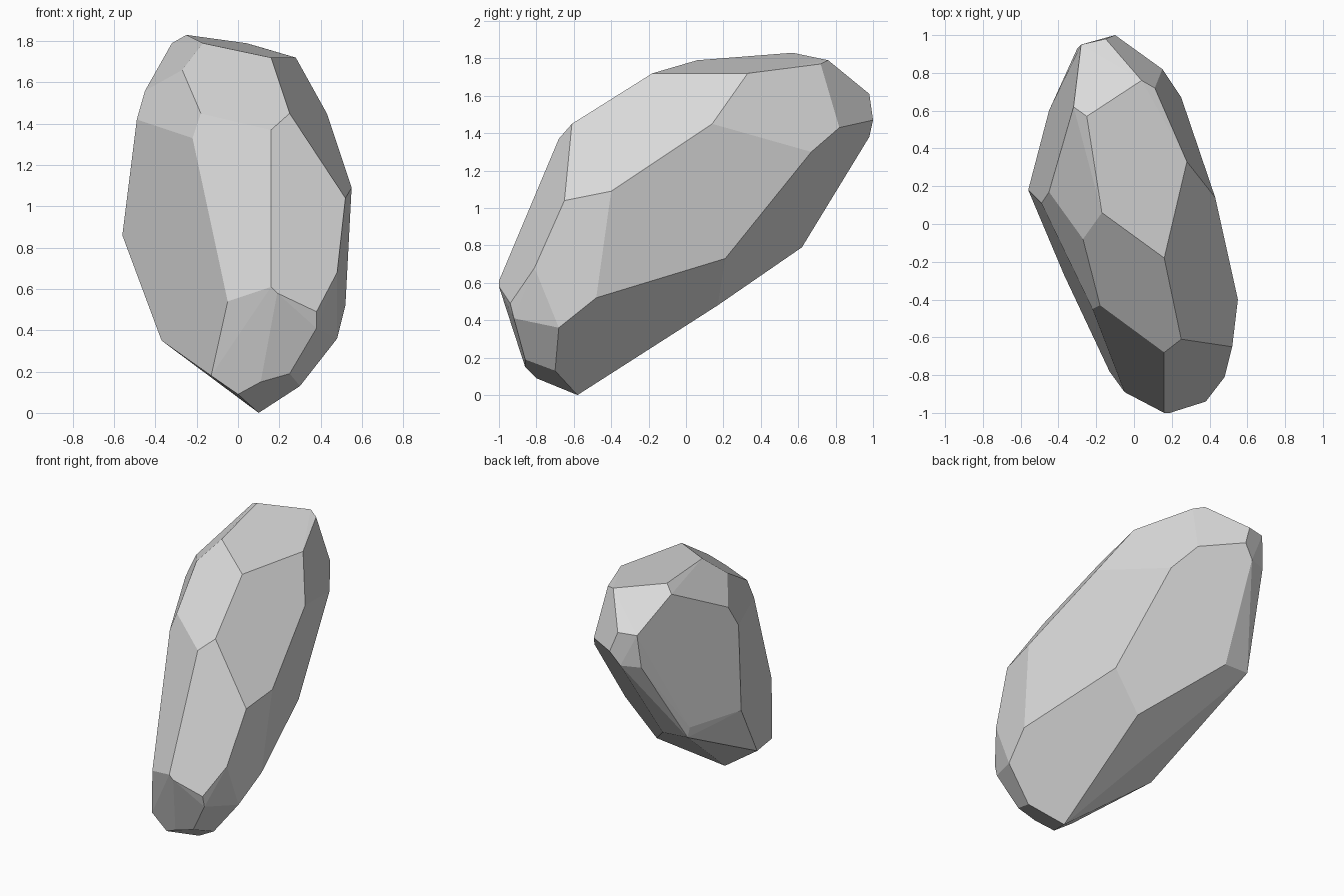
import bpy
import bmesh
from math import radians
from mathutils import Vector

default_cube = bpy.data.objects.get("Cube")
if default_cube:
    bpy.data.objects.remove(default_cube, do_unlink=True)


def make_material(name, colour):
    material = bpy.data.materials.new(name)
    material.use_nodes = True
    material.diffuse_color = colour
    for node in material.node_tree.nodes:
        if node.type == "BSDF_PRINCIPLED":
            node.inputs["Base Color"].default_value = colour
            node.inputs["Roughness"].default_value = 0.9
    return material


def make_faceted_stone(name, corner_groups, material, flatness):
    """Wrap a convex skin round the corner points and merge coplanar facets."""
    bm = bmesh.new()
    for group in corner_groups:
        for corner in group:
            bm.verts.new(Vector(corner) / 100)
    hull = bmesh.ops.convex_hull(bm, input=bm.verts[:], use_existing_faces=False)
    # Drop any corner that fell inside the skin
    loose = [vert for vert in bm.verts if not vert.link_faces]
    bmesh.ops.delete(bm, geom=loose, context="VERTS")
    # Join near-coplanar triangles into broad chiselled facets
    bmesh.ops.dissolve_limit(
        bm,
        angle_limit=flatness,
        use_dissolve_boundaries=False,
        verts=bm.verts[:],
        edges=bm.edges[:],
    )
    bmesh.ops.recalc_face_normals(bm, faces=bm.faces[:])
    for face in bm.faces:
        face.smooth = False
    mesh = bpy.data.meshes.new(name)
    bm.to_mesh(mesh)
    bm.free()
    mesh.materials.append(material)
    stone = bpy.data.objects.new(name, mesh)
    bpy.context.scene.collection.objects.link(stone)
    return stone


# Corners in hundredths of a unit, grouped by region of the stone
crown = [
    (-25, 57, 183), (-32, 62, 179), (-17, 6, 179), (4, 76, 179),
    (11, 72, 177), (28, 33, 172), (16, -18, 172),
]
right_shoulder = [
    (43, 14, 145), (25, -61, 145), (16, -68, 137), (55, -40, 109),
    (52, -65, 104), (25, 67, 130), (33, 21, 73), (52, -48, 52),
]
left_shoulder = [
    (-18, -43, 145), (-22, -45, 133), (-27, -8, 166), (-45, 17, 156),
    (-49, 11, 142), (-56, 18, 86),
]
front_nose = [
    (48, -81, 68), (38, -94, 49), (38, -92, 41), (19, -100, 58),
    (16, -100, 61), (-5, -89, 54),
]
back_end = [
    (-28, 95, 161), (-15, 98, 161), (-10, 100, 147), (-17, 98, 138),
    (-30, 93, 138), (15, 82, 143),
]
underside = [
    (-45, 60, 87), (-44, 61, 80), (-25, 62, 79), (11, 17, 48),
    (-37, -27, 35),
]
foot = [
    (25, -86, 19), (11, -86, 15), (0, -80, 9), (-13, -78, 18),
    (30, -70, 13), (10, -58, 0), (48, -68, 36),
]

stone_grey = make_material("stone grey", (0.7, 0.7, 0.7, 1))
regions = [crown, right_shoulder, left_shoulder, front_nose, back_end, underside, foot]
make_faceted_stone("faceted_rock", regions, stone_grey, radians(5))
